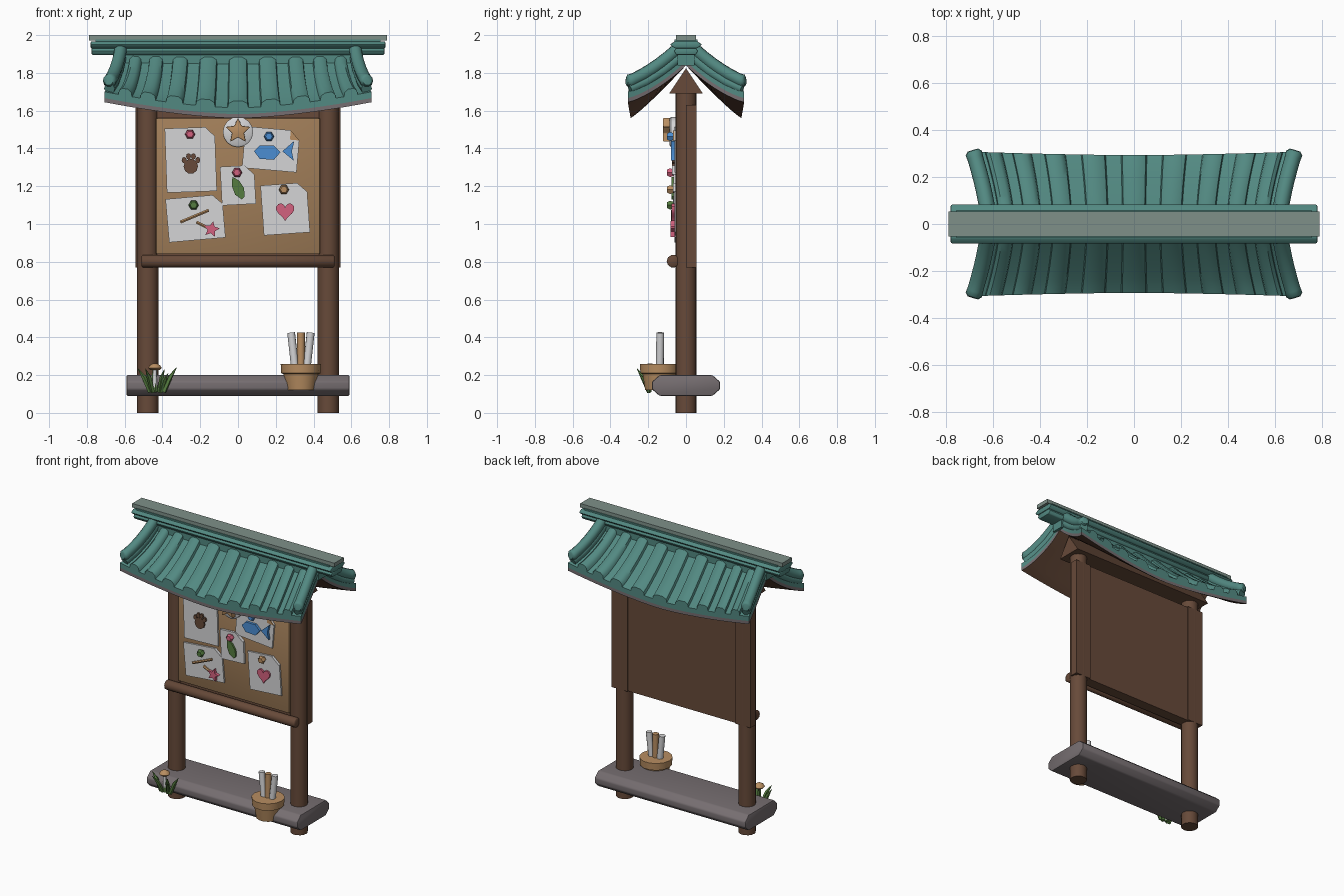
import bpy, bmesh, math
from mathutils import Vector

if "Cube" in bpy.data.objects:
    bpy.data.objects.remove(bpy.data.objects["Cube"])


def material(name, rgb):
    m = bpy.data.materials.new(name)
    m.diffuse_color = (*rgb, 1)
    m.use_nodes = True
    m.node_tree.nodes["Principled BSDF"].inputs["Base Color"].default_value = m.diffuse_color
    return m


WOOD = material("dark_wood", (.135, .068, .041))
TEAL = material("teal_tile", (.085, .25, .222))
RIDGE = material("ridge_grey", (.21, .28, .25))
STONE = material("stone_grey", (.18, .155, .163))
CORK = material("cork", (.36, .21, .10))
TAN = material("tan", (.48, .27, .12))
PAPER = material("paper", (.66, .66, .67))
PINK = material("pink", (.65, .12, .21))
BLUE = material("blue", (.07, .27, .65))
GREEN = material("green", (.09, .20, .05))


def finish(name, bm, *mats, angle=35):
    bmesh.ops.recalc_face_normals(bm, faces=bm.faces)
    me = bpy.data.meshes.new(name)
    bm.to_mesh(me)
    bm.free()
    ob = bpy.data.objects.new(name, me)
    bpy.context.collection.objects.link(ob)
    for m in mats:
        me.materials.append(m)
    bpy.ops.object.select_all(action='DESELECT')
    ob.select_set(True)
    bpy.context.view_layer.objects.active = ob
    bpy.ops.object.shade_smooth_by_angle(angle=math.radians(angle))
    return ob


def prism(name, pts, d0, d1, mat, axis='y', bevel=0):
    """Extrude a 2D outline along x (outline in y,z) or y (outline in x,z)."""
    bm = bmesh.new()
    place = (lambda p, d: (d, p[0], p[1])) if axis == 'x' else (lambda p, d: (p[0], d, p[1]))
    a = [bm.verts.new(place(p, d0)) for p in pts]
    b = [bm.verts.new(place(p, d1)) for p in pts]
    bm.faces.new(a)
    bm.faces.new(b)
    for i in range(len(pts)):
        j = (i + 1) % len(pts)
        bm.faces.new((a[i], a[j], b[j], b[i]))
    if bevel:
        bmesh.ops.recalc_face_normals(bm, faces=bm.faces)
        bmesh.ops.bevel(bm, geom=bm.edges[:], offset=bevel, segments=2, affect='EDGES', profile=.5)
    return finish(name, bm, mat)


def rect(x0, x1, z0, z1):
    return [(x0, z0), (x1, z0), (x1, z1), (x0, z1)]


def sweep(name, pts, radii, n, mat):
    """Round sweep along a path with one radius per point."""
    bm = bmesh.new()
    pts = [Vector(p) for p in pts]
    rings = []
    for i, p in enumerate(pts):
        d = pts[min(i + 1, len(pts) - 1)] - pts[max(i - 1, 0)]
        q = d.to_track_quat('Z', 'Y')
        rings.append([bm.verts.new(p + q @ Vector((radii[i] * math.cos(2 * math.pi * k / n),
                      radii[i] * math.sin(2 * math.pi * k / n), 0))) for k in range(n)])
    for a, b in zip(rings, rings[1:]):
        for k in range(n):
            bm.faces.new((a[k], a[(k + 1) % n], b[(k + 1) % n], b[k]))
    bm.faces.new(rings[0])
    bm.faces.new(rings[-1])
    return finish(name, bm, mat, angle=50)


def ellipse(cx, cz, rx, rz, n=10):
    return [(cx + rx * math.cos(2 * math.pi * k / n), cz + rz * math.sin(2 * math.pi * k / n)) for k in range(n)]


def star(cx, cz, r, rot=0):
    return [(cx + q * math.sin(a + rot), cz + q * math.cos(a + rot))
            for k in range(10) for a, q in [(k * math.pi / 5, r if k % 2 == 0 else r * .48)]]


# stone footing, posts and beam
prism("stone_footing", [(-.18, .125), (-.14, .09), (.14, .09), (.18, .125), (.18, .165),
      (.14, .2), (-.14, .2), (-.18, .165)], -.59, .59, STONE, 'x', .008)
for s in (-1, 1):
    sweep("post", [(s * .478, 0, 0), (s * .478, 0, 1.74)], [.056, .056], 16, WOOD)
    xs = sorted((s * .42, s * .542))
    prism("side_plank", rect(*xs, .77, 1.63), 0, .055, WOOD)
prism("roof_beam", [(-.09, 1.69), (.09, 1.69), (0, 1.825)], -.56, .56, WOOD, 'x')

# notice board
prism("back_panel", rect(-.43, .43, .77, 1.63), -.03, .045, WOOD)
prism("cork_board", rect(-.435, .435, .84, 1.56), -.05, -.01, CORK, bevel=.008)
sweep("bottom_rail", [(-.51, -.068, .803), (-.505, -.068, .803), (.505, -.068, .803), (.51, -.068, .803)],
      [.028, .034, .034, .028], 10, WOOD)

# pinned papers: centre x, z, width, height, tilt in degrees, fold colour
papers = [(-.25, 1.34, .265, .34, 2, PAPER), (.175, 1.395, .29, .22, -5, TAN), (0, 1.205, .18, .205, 3, PAPER),
          (-.225, 1.03, .30, .23, 5, PAPER), (.25, 1.08, .245, .265, 4, PAPER)]
for i, (cx, cz, w, h, deg, fold) in enumerate(papers):
    c, s = math.cos(math.radians(deg)), math.sin(math.radians(deg))
    turn = lambda p: (cx + p[0] * c - p[1] * s, cz + p[0] * s + p[1] * c)
    w, h, f = w / 2, h / 2, .05
    y = -.062 - (.004 if i == 2 else 0)
    prism("paper", [turn(p) for p in ((-w, -h), (w, -h), (w, h - f), (w - f, h), (-w, h))], y, y + .016, PAPER)
    prism("paper_fold", [turn(p) for p in ((w, h - f), (w - f, h), (w - f, h - f))], y - .007, y, fold)

# pins
for x, z, m in ((-.254, 1.475, PINK), (.164, 1.463, BLUE), (-.005, 1.272, PINK), (-.235, 1.10, GREEN), (.243, 1.182, TAN)):
    sweep("pin", [(x, -.06, z), (x, -.085, z), (x, -.1, z)], [.018, .027, .018], 6, m)

# drawings on the papers
F, B = -.073, -.06
prism("paw_pad", ellipse(-.25, 1.305, .038, .04), F, B, WOOD)
for x, z in ((-.285, 1.338), (-.262, 1.358), (-.236, 1.358), (-.213, 1.338)):
    prism("paw_toe", ellipse(x, z, .013, .017, 8), F, B, WOOD)
prism("fish_body", [(.085, 1.385), (.115, 1.415), (.19, 1.415), (.225, 1.38), (.19, 1.34), (.115, 1.345)], -.08, B, BLUE)
prism("fish_tail", [(.235, 1.385), (.298, 1.44), (.285, 1.385), (.295, 1.335)], -.08, B, BLUE)
prism("leaf", [(-.03, 1.25), (.005, 1.23), (.032, 1.19), (.035, 1.145), (.02, 1.13), (-.015, 1.155), (-.032, 1.2)], -.078, B, GREEN)
heart = [(.25 + .0031 * 16 * math.sin(t) ** 3,
          1.07 + .0033 * (13 * math.cos(t) - 5 * math.cos(2 * t) - 2 * math.cos(3 * t) - math.cos(4 * t)))
         for t in [(k + .5) * math.pi / 10 for k in range(20)]]
prism("heart", heart, -.076, B, PINK)
sweep("stick", [(-.305, -.07, 1.01), (-.155, -.07, 1.073)], [.009, .009], 6, TAN)
sweep("wand", [(-.22, -.07, 1.01), (-.15, -.07, .975)], [.009, .009], 6, TAN)
prism("wand_star", star(-.14, .972, .044, .2), -.082, B, PINK)
sweep("badge_disc", [(0, -.05, 1.487), (0, -.08, 1.487), (0, -.087, 1.487)], [.08, .08, .07], 16, PAPER)
prism("badge_star", star(0, 1.492, .07), -.122, -.08, TAN, bevel=.004)


# tiled roof: sagging slopes with upturned corners
def half_width(t):
    return .64 + .068 * t ** 1.5


def roof_point(u, t, side, up):
    lift = abs(u) ** 1.6 * t ** 1.5
    return Vector((u * half_width(t), side * (.293 * t + .015 * lift),
                   1.84 - .28 * (1 - max(0, 1 - t) ** 1.12) + .085 * lift + up))


cols = [(-1, 0), (1, 0)]
for c, r in ((0, .055), (.172, .052), (.335, .045), (.475, .041), (.595, .036)):
    for sg in ((1,) if c == 0 else (-1, 1)):
        for k, hh in ((-1, 0), (-.9, .6), (-.45, 1), (.45, 1), (.9, .6), (1, 0)):
            cols.append(((sg * c + k * r) / .705, hh * .036))
cols.sort()
NT = 10
for side in (-1, 1):
    bm = bmesh.new()
    top = [[bm.verts.new(roof_point(u, j / NT, side, .055 + h)) for j in range(NT + 1)] for u, h in cols]
    mid = [[bm.verts.new(roof_point(u, j / NT, side, .022)) for j in range(NT + 1)] for u, h in cols]
    low = [[bm.verts.new(roof_point(u, j / NT, side, 0)) for j in range(NT + 1)] for u, h in cols]
    n = len(cols)
    for grid, mi in ((top, 0), (low, 1)):
        for i in range(n - 1):
            for j in range(NT):
                bm.faces.new((grid[i][j], grid[i + 1][j], grid[i + 1][j + 1], grid[i][j + 1])).material_index = mi
    rim = [(i, 0) for i in range(n)] + [(n - 1, j) for j in range(1, NT + 1)] + \
          [(i, NT) for i in range(n - 2, -1, -1)] + [(0, j) for j in range(NT - 1, 0, -1)]
    for (a, b), (c, d) in zip(rim, rim[1:] + rim[:1]):
        bm.faces.new((top[a][b], top[c][d], mid[c][d], mid[a][b])).material_index = 0
        bm.faces.new((mid[a][b], mid[c][d], low[c][d], low[a][b])).material_index = 2
    for v in [v for v in bm.verts if not v.link_faces]:
        bm.verts.remove(v)
    finish("roof_slope", bm, TEAL, WOOD, STONE, angle=40)
    # rounded tile run along each gable edge
    for e in (-1, 1):
        path = [roof_point(e * .965, t, side, .13 - .015 * t) for t in (.15, .3, .45, .6, .75, .9, .98, 1.02)]
        sweep("gable_tile", path, [.034] * 6 + [.036, .024], 10, TEAL)
        path = [roof_point(e * .965, t, side, .075) for t in (.1, .4, .7, .97)]
        sweep("gable_tile_bed", path, [.03] * 4, 8, TEAL)

# ridge stack
prism("ridge_core", rect(-.045, .045, 1.84, 1.98), -.66, .66, TEAL, 'x')
prism("ridge_lower", [(-.05, 1.895), (.05, 1.895), (.065, 1.915), (.05, 1.935), (-.05, 1.935), (-.065, 1.915)],
      -.775, .775, TEAL, 'x', .006)
prism("ridge_upper", [(-.06, 1.93), (.06, 1.93), (.085, 1.95), (.06, 1.967), (-.06, 1.967), (-.085, 1.95)],
      -.78, .78, TEAL, 'x', .006)
prism("ridge_cap", rect(-.053, .053, 1.972, 2.0), -.79, .79, RIDGE, 'x')
prism("ridge_cap_bed", rect(-.06, .06, 1.96, 1.976), -.755, .755, TEAL, 'x')

# pot with rolled notices
PX, PY = .333, -.14
sweep("pot", [(PX, PY, z) for z in (.12, .205, .21, .26)], [.078, .092, .104, .107], 14, TAN)
for dx, m in ((-.045, PAPER), (0, TAN), (.045, PAPER)):
    sweep("scroll", [(PX + dx * .5, PY, .16), (PX + dx * 1.15, PY + .004, .425)], [.021, .021], 10, m)

# grass tuft and mushroom
for x, y, z in ((-.53, -.2, .235), (-.325, -.2, .24), (-.37, -.25, .21), (-.49, -.26, .235), (-.45, -.17, .25), (-.39, -.23, .23)):
    b = Vector((-.43 + (x + .43) * .35, -.195, .11))
    t = Vector((x, y, z))
    sweep("grass_blade", [b, b.lerp(t, .5) + Vector((0, 0, .015)), t], [.012, .013, .001], 5, GREEN)
sweep("mushroom_stem", [(-.44, -.19, .12), (-.44, -.19, .24)], [.012, .01], 8, PAPER)
sweep("mushroom_cap", [(-.44, -.19, z) for z in (.228, .238, .252, .262)], [.026, .036, .028, .01], 10, TAN)
